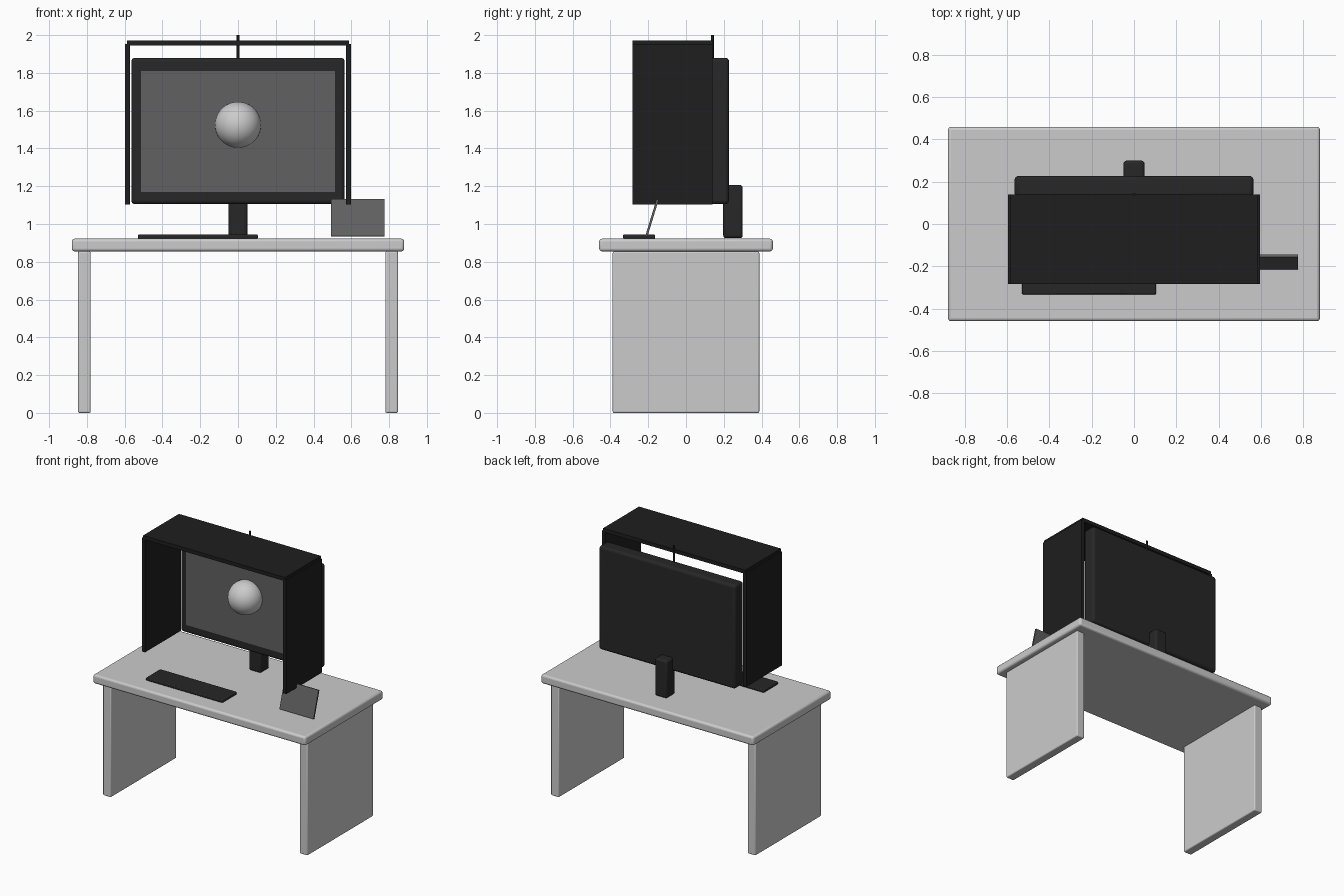
import bpy, math

if "Cube" in bpy.data.objects:
    bpy.data.objects.remove(bpy.data.objects["Cube"])


def material(name, v):
    m = bpy.data.materials.new(name)
    m.diffuse_color = (v, v, v, 1)
    m.use_nodes = True
    m.node_tree.nodes["Principled BSDF"].inputs["Base Color"].default_value = m.diffuse_color
    return m


BLACK = material("matte_black", 0.013)
DARK = material("dark_plastic", 0.02)
GLASS = material("screen_grey", 0.12)


def finish(ob, name, mat=None, angle=35):
    ob.name = name
    if mat:
        ob.data.materials.append(mat)
    bpy.ops.object.shade_smooth_by_angle(angle=math.radians(angle))
    return ob


def box(name, x, y, z, bevel=0.0, mat=None, segments=3):
    """Box from (min, max) ranges on each axis, optionally rounded."""
    mid = [(a + b) / 2 for a, b in (x, y, z)]
    bpy.ops.mesh.primitive_cube_add(size=1, location=mid)
    ob = bpy.context.object
    ob.scale = [b - a for a, b in (x, y, z)]
    bpy.ops.object.transform_apply(location=False, rotation=False, scale=True)
    finish(ob, name, mat)
    if bevel:
        b = ob.modifiers.new("rounded_edges", "BEVEL")
        b.width, b.segments = bevel, segments
    return ob


# Desk
box("desk_top", (-0.88, 0.88), (-0.46, 0.46), (0.855, 0.922), 0.015)
for side, s in (("left", -1), ("right", 1)):
    box(side + "_desk_leg", sorted((s * 0.78, s * 0.847)), (-0.388, 0.388), (0, 0.855), 0.008)

# Monitor with screen and stand
box("monitor_body", (-0.565, 0.565), (0.125, 0.228), (1.105, 1.88), 0.02, DARK, 4)
box("screen", (-0.513, 0.513), (0.118, 0.135), (1.17, 1.81), 0, GLASS)
box("monitor_stand", (-0.05, 0.05), (0.197, 0.3), (0.925, 1.207), 0.015, DARK)

# Ball shown on the screen
bpy.ops.mesh.primitive_uv_sphere_add(segments=48, ring_count=24, radius=0.122, location=(0, 0.09, 1.525))
finish(bpy.context.object, "screen_ball")

# Light-shielding hood
for side, s in (("left", -1), ("right", 1)):
    box(side + "_hood_panel", sorted((s * 0.571, s * 0.597)), (-0.283, 0.14), (1.102, 1.952), 0, BLACK)
box("hood_top_panel", (-0.587, 0.587), (-0.283, 0.14), (1.944, 1.972), 0, BLACK)

# Hood hanger pin
bpy.ops.mesh.primitive_cylinder_add(vertices=16, radius=0.007, depth=0.13, location=(0, 0.14, 1.935))
finish(bpy.context.object, "hood_pin", BLACK)

# Keyboard and leaning card
box("keyboard", (-0.53, 0.105), (-0.333, -0.163), (0.922, 0.944), 0.006, DARK)
card = box("leaning_card", (0.493, 0.775), (-0.186, -0.174), (0.931, 1.134), 0, GLASS)
card.rotation_euler.x = math.radians(-17)
